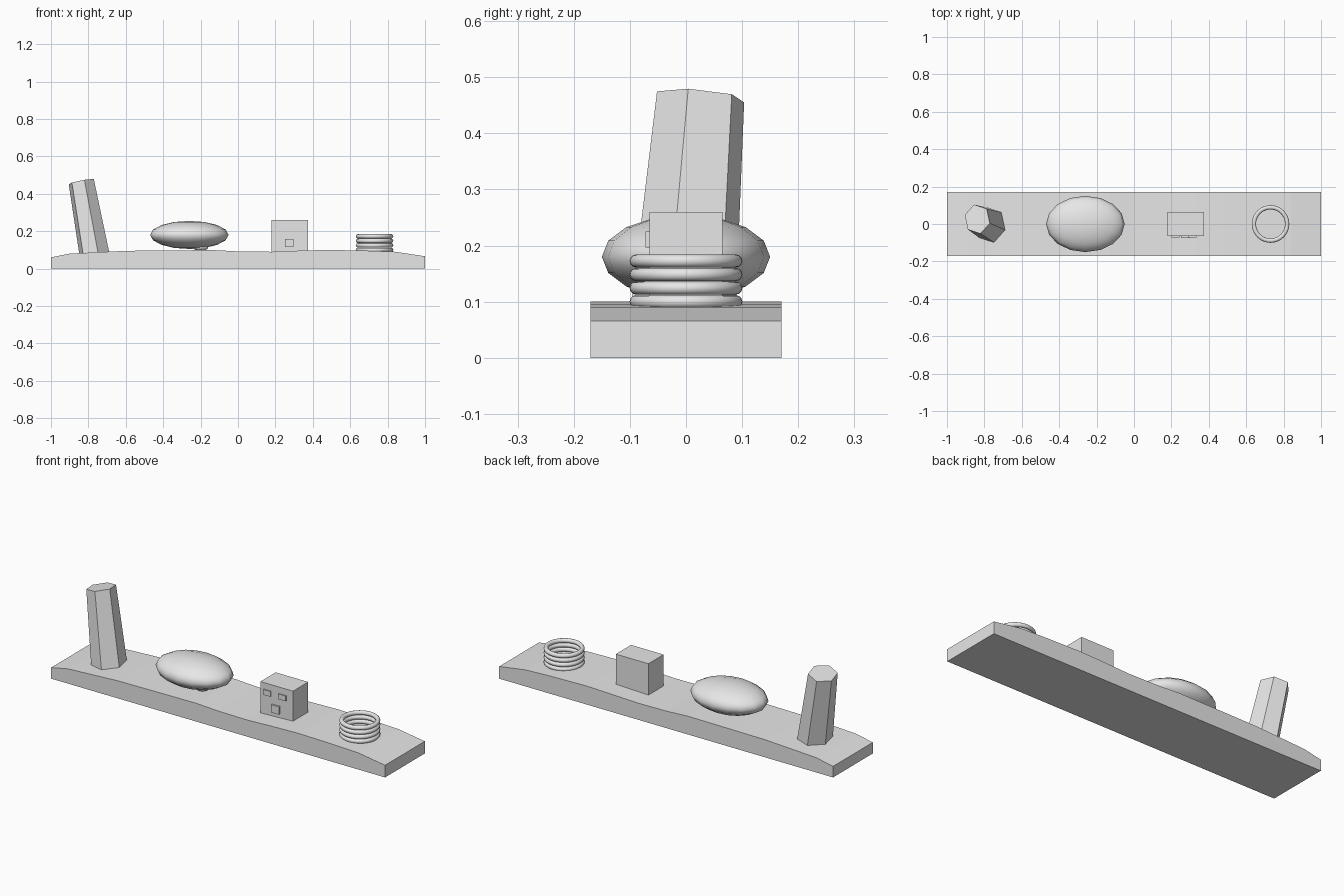
import bpy, bmesh, math
from mathutils import Vector

cube = bpy.data.objects.get("Cube")
if cube:
    bpy.data.objects.remove(cube, do_unlink=True)

grey = bpy.data.materials.new("plain grey")
grey.use_nodes = True
grey.diffuse_color = (0.8, 0.8, 0.8, 1)
grey.node_tree.nodes["Principled BSDF"].inputs["Base Color"].default_value = (0.8, 0.8, 0.8, 1)


def finish(obj, name, smooth=False):
    obj.name = obj.data.name = name
    obj.data.materials.clear()
    obj.data.materials.append(grey)
    for p in obj.data.polygons:
        p.use_smooth = smooth
    return obj


def from_bmesh(bm, name):
    bmesh.ops.recalc_face_normals(bm, faces=bm.faces)
    mesh = bpy.data.meshes.new(name)
    bm.to_mesh(mesh)
    bm.free()
    obj = bpy.data.objects.new(name, mesh)
    bpy.context.collection.objects.link(obj)
    return finish(obj, name)


def box(name, low, high):
    low, high = Vector(low), Vector(high)
    bpy.ops.mesh.primitive_cube_add(size=1, location=(low + high) / 2)
    obj = bpy.context.object
    obj.scale = high - low
    return finish(obj, name)


# Base plank: gently wavy side profile pushed through its depth
top = [(-1, .06), (-.9, .08), (-.78, .086), (-.6, .095), (-.4, .097), (-.13, .099), (0, .092),
       (.18, .09), (.33, .096), (.48, .1), (.68, .096), (.84, .09), (1, .066)]
bm = bmesh.new()
verts = [bm.verts.new((x, -.17, z)) for x, z in [(-1, 0)] + top + [(1, 0)]]
face = bm.faces.new(verts)
new = bmesh.ops.extrude_face_region(bm, geom=[face])["geom"]
bmesh.ops.translate(bm, vec=(0, .34, 0), verts=[v for v in new if isinstance(v, bmesh.types.BMVert)])
from_bmesh(bm, "base_plank")

# Leaning, tapering six-sided pillar with a tilted top
bm = bmesh.new()
foot, head = [], []
for i in range(6):
    a = math.radians(104 + 60 * i)
    dx, dy = .87 * math.cos(a), math.sin(a)
    foot.append(bm.verts.new((-.767 + .097 * dx, -.006 + .097 * dy, .075)))
    x, y = .08 * dx, .08 * dy
    head.append(bm.verts.new((-.838 + x, .026 + y, .465 + .19 * x - .085 * y)))
bm.faces.new(foot)
bm.faces.new(head)
for i in range(6):
    j = (i + 1) % 6
    bm.faces.new((foot[i], foot[j], head[j], head[i]))
from_bmesh(bm, "leaning_pillar")

# Smooth flattened pebble on a small foot
bpy.ops.mesh.primitive_uv_sphere_add(segments=16, ring_count=8, location=(-.26, 0, .18))
pebble = bpy.context.object
pebble.scale = (.21, .15, .075)
finish(pebble, "pebble", True)
bpy.ops.mesh.primitive_uv_sphere_add(segments=12, ring_count=8, location=(-.2, -.02, .112))
nub = bpy.context.object
nub.scale = (.04, .035, .017)
finish(nub, "pebble_foot", True)

# Box with a simple raised face
box("face_box", (.18, -.065, .085), (.375, .065, .26))
for side, x in (("right", .222), ("left", .313)):
    box(side + "_eye", (x - .022, -.072, .197), (x + .022, -.06, .225))
box("mouth", (.25, -.074, .115), (.296, -.06, .157))

# Stack of four rings
for i in range(4):
    bpy.ops.mesh.primitive_torus_add(major_radius=.089, minor_radius=.0115, major_segments=40,
                                     minor_segments=12, location=(.73, 0, .1 + .0242 * i))
    finish(bpy.context.object, "ring_%d" % (i + 1), True)
